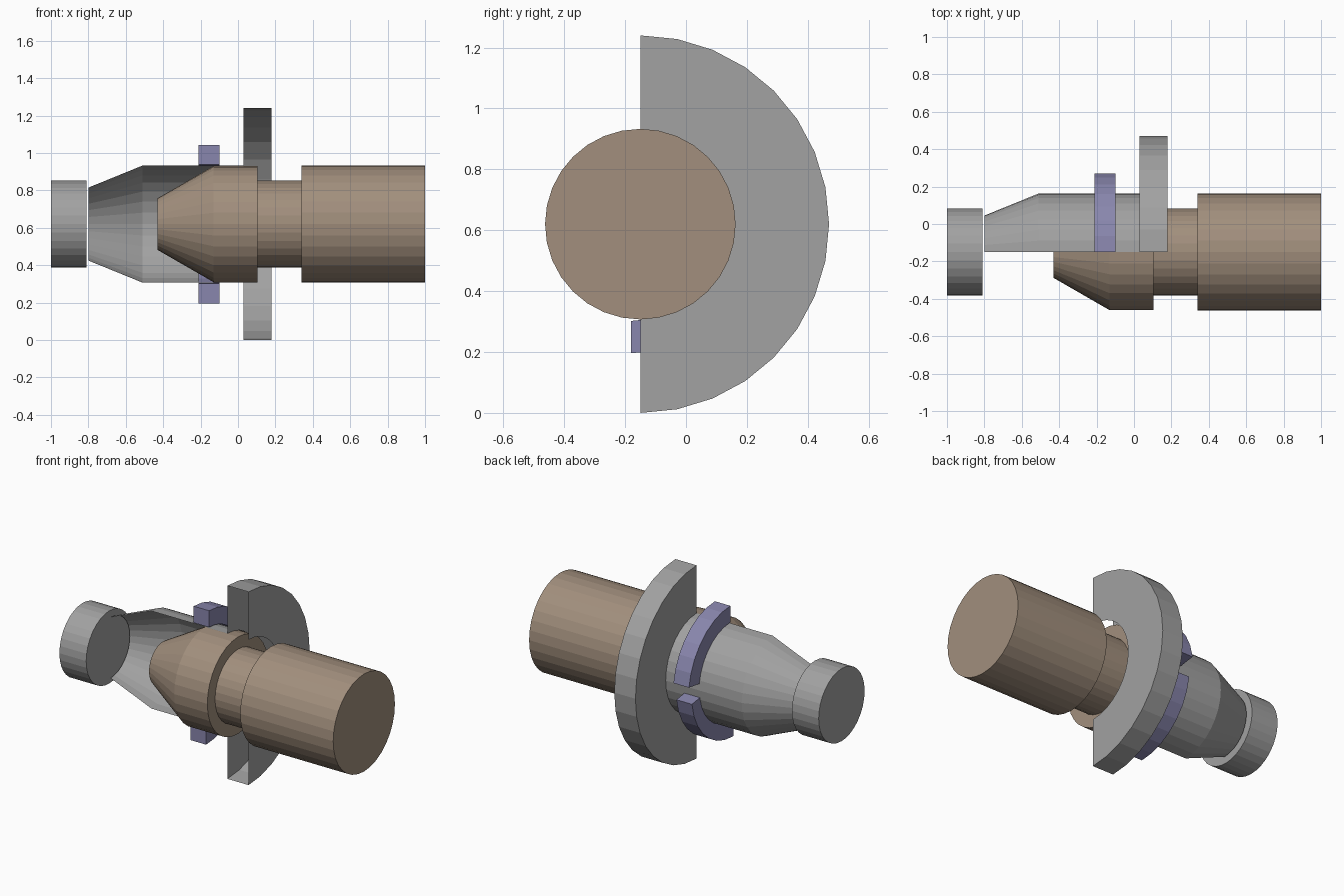
import bpy, bmesh, math

if "Cube" in bpy.data.objects:
    bpy.data.objects.remove(bpy.data.objects["Cube"])

AXIS_Y, AXIS_Z = -0.15, 0.62   # shared centre line, running along x


def material(name, rgb):
    m = bpy.data.materials.new(name)
    m.diffuse_color = (*rgb, 1)
    m.use_nodes = True
    m.node_tree.nodes["Principled BSDF"].inputs["Base Color"].default_value = m.diffuse_color
    return m


GREY = material("steel grey", (0.36, 0.36, 0.36))
BROWN = material("warm brown", (0.36, 0.275, 0.205))
PURPLE = material("muted purple", (0.25, 0.24, 0.42))


def lathe(name, profile, mat, start=0, end=360, segs=32, cap=False,
          closed=False, shift_y=0.0):
    """Revolve (x, radius) points about the centre line; angle 0 is +y, 90 is +z."""
    bm = bmesh.new()
    full = abs(end - start - 360) < 0.01
    steps = segs if full else segs + 1
    rings = []
    for i in range(steps):
        a = math.radians(start + (end - start) * i / segs)
        rings.append([bm.verts.new((x, AXIS_Y + shift_y + r * math.cos(a),
                                    AXIS_Z + r * math.sin(a))) for x, r in profile])
    n = len(profile)
    for i in range(segs):
        a, b = rings[i], rings[(i + 1) % steps]
        for j in range(n if closed else n - 1):
            k = (j + 1) % n
            bm.faces.new((a[j], a[k], b[k], b[j]))
    if cap:
        if full:      # discs at both ends
            bm.faces.new([r[0] for r in rings])
            bm.faces.new([r[-1] for r in rings])
        else:         # end faces of an arc
            bm.faces.new(rings[0])
            bm.faces.new(rings[-1])
    bmesh.ops.recalc_face_normals(bm, faces=bm.faces)
    mesh = bpy.data.meshes.new(name)
    bm.to_mesh(mesh)
    bm.free()
    mesh.materials.append(mat)
    ob = bpy.data.objects.new(name, mesh)
    bpy.context.collection.objects.link(ob)
    return ob


# Round end plug
lathe("end_plug", [(-1.0, 0.233), (-0.81, 0.233)], GREY, cap=True)

# Open half shell with a hollow flange
lathe("half_housing", [(-0.80, 0.195), (-0.51, 0.313), (0.03, 0.313),
                       (0.03, 0.62), (0.18, 0.62), (0.18, 0.313)],
      GREY, -90, 90, 16)

# Plunger: tapered nose, neck and thick shaft
lathe("plunger", [(-0.43, 0.138), (-0.13, 0.311), (0.105, 0.311), (0.105, 0.233),
                  (0.34, 0.233), (0.34, 0.313), (1.0, 0.313)], BROWN, cap=True)

# Two curved clamp jaws around the housing
jaw = [(-0.21, 0.318), (-0.10, 0.318), (-0.10, 0.424), (-0.21, 0.424)]
lathe("upper_jaw", jaw, PURPLE, 8, 90, 7, cap=True, closed=True)
lathe("lower_jaw", jaw, PURPLE, -90, -8, 7, cap=True, closed=True, shift_y=-0.03)
